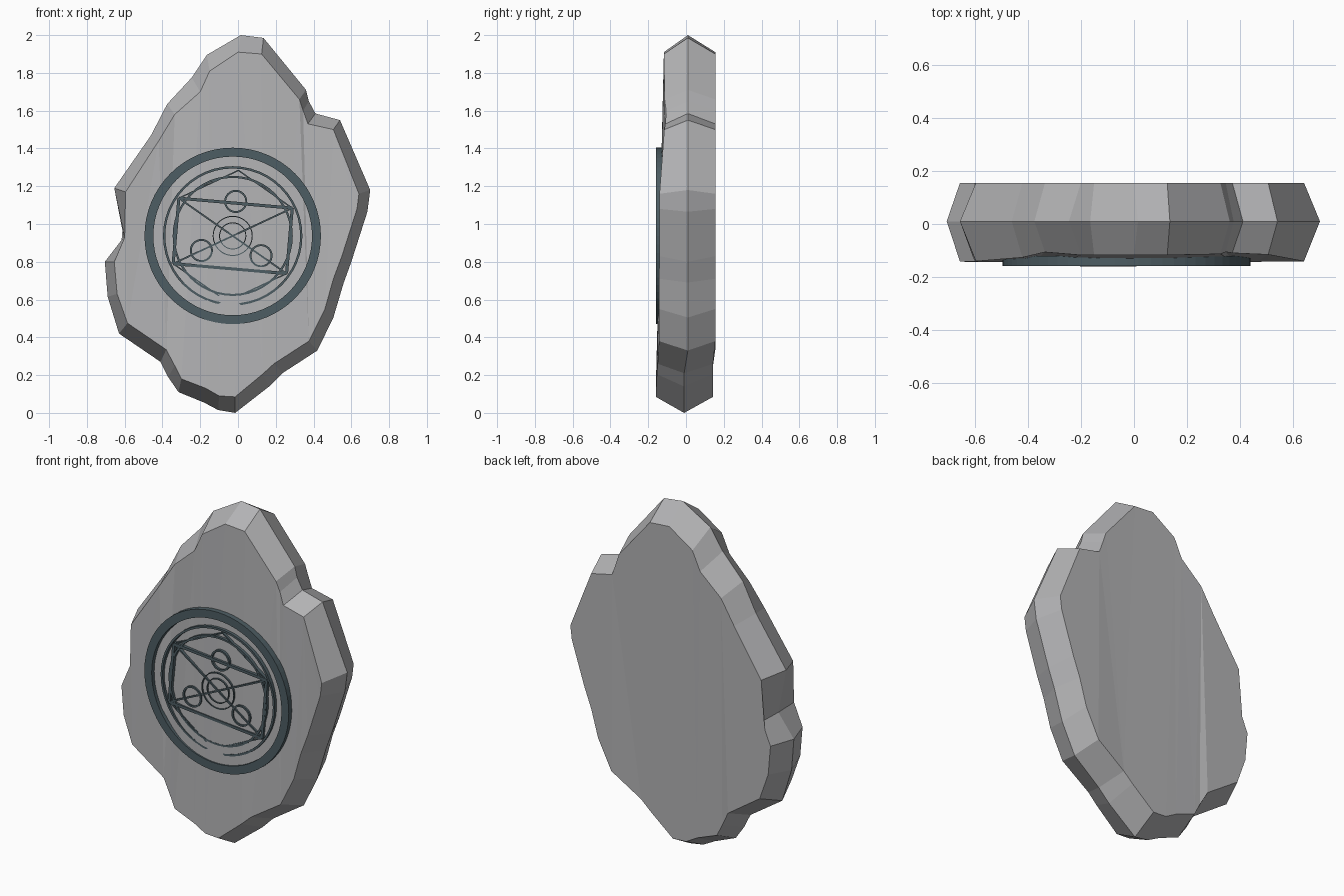
import bpy, bmesh, math

if "Cube" in bpy.data.objects:
    bpy.data.objects.remove(bpy.data.objects["Cube"])

def material(name, rgb):
    m = bpy.data.materials.new(name)
    m.diffuse_color = (*rgb, 1)
    m.use_nodes = True
    m.node_tree.nodes["Principled BSDF"].inputs["Base Color"].default_value = m.diffuse_color
    return m

STONE = material("grey_stone", (0.45, 0.45, 0.46))
METAL = material("dark_slate_metal", (0.075, 0.11, 0.125))

def finish(bm, name, mat):
    bmesh.ops.recalc_face_normals(bm, faces=bm.faces)
    me = bpy.data.meshes.new(name)
    bm.to_mesh(me)
    bm.free()
    me.materials.append(mat)
    ob = bpy.data.objects.new(name, me)
    bpy.context.collection.objects.link(ob)
    return ob

# Stone slab: widest outline in the middle, smaller rim front and back
MID = [(.015, 2), (.135, 1.985), (.36, 1.71), (.375, 1.65), (.41, 1.585), (.54, 1.55),
       (.70, 1.18), (.685, 1.065), (.60, .80), (.56, .69), (.505, .505), (.42, .33),
       (.235, .21), (.165, .14), (-.015, 0), (-.105, .015), (-.18, .055), (-.315, .11),
       (-.37, .19), (-.41, .27), (-.63, .42), (-.69, .615), (-.705, .80), (-.605, .93),
       (-.655, 1.19), (-.46, 1.47), (-.375, 1.635), (-.245, 1.775), (-.165, 1.895)]
RIM = [(0, 1.91), (.125, 1.90), (.325, 1.66), (.345, 1.60), (.37, 1.53), (.505, 1.50),
       (.64, 1.16), (.63, 1.08), (.55, .83), (.505, .71), (.46, .55), (.375, .38),
       (.19, .26), (.13, .205), (-.015, .085), (-.10, .09), (-.17, .13), (-.30, .18),
       (-.335, .25), (-.38, .335), (-.585, .475), (-.64, .63), (-.655, .80), (-.60, .93),
       (-.595, 1.17), (-.42, 1.44), (-.335, 1.58), (-.20, 1.70), (-.15, 1.81)]
FRONT = [(0, -.16), (.13, -.16), (.35, -.143), (1.25, -.14), (1.45, -.125),
         (1.54, -.107), (1.6, -.105), (1.69, -.117), (2, -.117)]

def front_y(z):
    for (a, ya), (b, yb) in zip(FRONT, FRONT[1:]):
        if z <= b:
            return ya + (yb - ya) * (z - a) / (b - a)

bm = bmesh.new()
n = len(MID)
front = [bm.verts.new((x, front_y(z), z)) for x, z in RIM]
mid = [bm.verts.new((x, .01 if z > .3 else -.01, z)) for x, z in MID]
back = [bm.verts.new((x, .155 if z > .3 else .143, z)) for x, z in RIM]
for i in range(n):
    j = (i + 1) % n
    bm.faces.new((front[i], front[j], mid[j], mid[i]))
    bm.faces.new((mid[i], mid[j], back[j], back[i]))
caps = [bm.faces.new(front), bm.faces.new(back)]
bmesh.ops.triangulate(bm, faces=caps, ngon_method='BEAUTY')
finish(bm, "stone_slab", STONE)

# Emblem helpers, working in the front plane around the emblem centre
CX, CZ = -.028, .937
Y_BACK = -.12

def add_ring(bm, x, z, r_out, width, y, segs):
    loops = []
    for r, yy in ((r_out, Y_BACK), (r_out, y), (r_out - width, y), (r_out - width, Y_BACK)):
        loops.append([bm.verts.new((CX + x + r * math.cos(2 * math.pi * k / segs), yy,
                                    CZ + z + r * math.sin(2 * math.pi * k / segs)))
                      for k in range(segs)])
    for a in range(4):
        p, q = loops[a], loops[(a + 1) % 4]
        for k in range(segs):
            m = (k + 1) % segs
            bm.faces.new((p[k], p[m], q[m], q[k]))

def add_bar(bm, p, q, width, y):
    dx, dz = q[0] - p[0], q[1] - p[1]
    s = width / 2 / math.hypot(dx, dz)
    ox, oz = -dz * s, dx * s
    pts = [(p[0] + ox, p[1] + oz), (q[0] + ox, q[1] + oz),
           (q[0] - ox, q[1] - oz), (p[0] - ox, p[1] - oz)]
    lo = [bm.verts.new((CX + a, Y_BACK, CZ + b)) for a, b in pts]
    hi = [bm.verts.new((CX + a, y, CZ + b)) for a, b in pts]
    bm.faces.new(lo)
    bm.faces.new(hi)
    for k in range(4):
        m = (k + 1) % 4
        bm.faces.new((lo[k], lo[m], hi[m], hi[k]))

def polar(r, deg):
    return r * math.cos(math.radians(deg)), r * math.sin(math.radians(deg))

# Thick outer ring
bm = bmesh.new()
add_ring(bm, 0, 0, .467, .047, -.158, 64)
finish(bm, "outer_ring", METAL)

# Thin concentric rings and three small circles
bm = bmesh.new()
for r, w in ((.369, .012), (.318, .011), (.106, .005), (.072, .005)):
    add_ring(bm, 0, 0, r, w, -.148, 48)
for deg in (85, 205, 325):
    add_ring(bm, *polar(.183, deg), .061, .010, -.149, 32)
finish(bm, "inner_rings", METAL)

# Hexagon, the rectangle inside it and its diagonals
bm = bmesh.new()
hexa = [polar(.348, 85 - 60 * k) for k in range(6)]
for k in range(6):
    add_bar(bm, hexa[k], hexa[(k + 1) % 6], .007, -.147)
corners = [hexa[k] for k in (1, 2, 4, 5)]
for k in range(4):
    add_bar(bm, corners[k], corners[(k + 1) % 4], .016, -.149)
for k in range(2):
    add_bar(bm, corners[k], corners[k + 2], .009, -.1475)
finish(bm, "emblem_bars", METAL)
